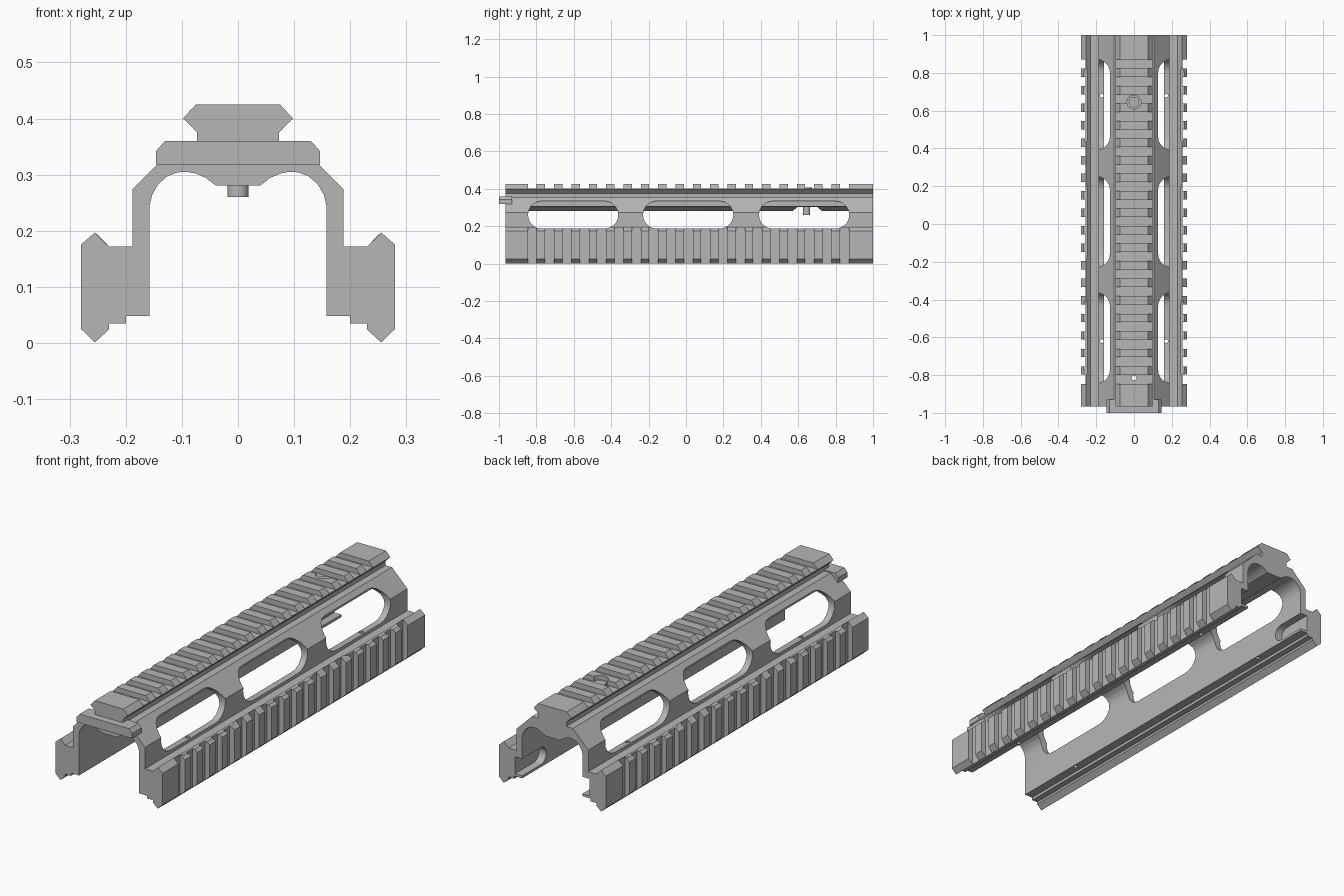
import bpy, bmesh, math

if "Cube" in bpy.data.objects:
    bpy.data.objects.remove(bpy.data.objects["Cube"], do_unlink=True)

grey = bpy.data.materials.new("matte grey")
grey.use_nodes = True
grey.diffuse_color = (0.47, 0.47, 0.47, 1)
grey.node_tree.nodes["Principled BSDF"].inputs["Base Color"].default_value = (0.47, 0.47, 0.47, 1)

FRONT, BACK = -0.965, 1.0


def prism(bm, pts, axis, a, b):
    """Extrude a closed 2D outline along one axis from a to b."""
    place = {"x": lambda p, t: (t, p[0], p[1]),
             "y": lambda p, t: (p[0], t, p[1]),
             "z": lambda p, t: (p[0], p[1], t)}[axis]
    lo = [bm.verts.new(place(p, a)) for p in pts]
    hi = [bm.verts.new(place(p, b)) for p in pts]
    bm.faces.new(lo)
    bm.faces.new(hi[::-1])
    n = len(pts)
    for i in range(n):
        j = (i + 1) % n
        bm.faces.new((lo[j], lo[i], hi[i], hi[j]))


def rect(u0, u1, v0, v1):
    return [(u0, v0), (u1, v0), (u1, v1), (u0, v1)]


def circle(u, v, r, n=24):
    return [(u + r * math.cos(2 * math.pi * i / n), v + r * math.sin(2 * math.pi * i / n))
            for i in range(n)]


def slot(u0, u1, v0, v1, n=10):
    """Outline with two half-round ends."""
    r, v = (v1 - v0) / 2, (v0 + v1) / 2
    ends = ((u1 - r, -math.pi / 2), (u0 + r, math.pi / 2))
    return [(u + r * math.cos(s + math.pi * i / n), v + r * math.sin(s + math.pi * i / n))
            for u, s in ends for i in range(n + 1)]


def mirrored(half):
    return half + [(-x, z) for x, z in reversed(half)]


def make(name, bm):
    bmesh.ops.recalc_face_normals(bm, faces=bm.faces)
    mesh = bpy.data.meshes.new(name)
    bm.to_mesh(mesh)
    bm.free()
    mesh.materials.append(grey)
    ob = bpy.data.objects.new(name, mesh)
    bpy.context.collection.objects.link(ob)
    return ob


def activate(ob):
    bpy.ops.object.select_all(action="DESELECT")
    ob.select_set(True)
    bpy.context.view_layer.objects.active = ob


def cut(ob, bm):
    cutter = make("cutter", bm)
    cutter.hide_render = True
    mod = ob.modifiers.new("cut", "BOOLEAN")
    mod.operation, mod.solver, mod.object = "DIFFERENCE", "EXACT", cutter
    activate(ob)
    bpy.ops.object.modifier_apply(modifier=mod.name)
    bpy.data.objects.remove(cutter, do_unlink=True)


# Handguard: one cross-section, from top centre round the side rail to the ceiling
rail_top = [(0.075, 0.425), (0.098, 0.40), (0.073, 0.375), (0.073, 0.355)]
shell = [(0.107, 0.355), (0.188, 0.274), (0.188, 0.172)]
side_rail = [(0.23, 0.172), (0.255, 0.197), (0.28, 0.175), (0.28, 0.025), (0.255, 0.001),
             (0.23, 0.024), (0.23, 0.035), (0.20, 0.035), (0.20, 0.048), (0.158, 0.048)]
arch = [(0.158, 0.243), (0.153, 0.264), (0.142, 0.283), (0.126, 0.297), (0.108, 0.304),
        (0.092, 0.305), (0.075, 0.302), (0.057, 0.294), (0.04, 0.281)]
bm = bmesh.new()
prism(bm, mirrored(rail_top + shell + side_rail + arch), "y", FRONT, BACK)
handguard = make("handguard", bm)

# Cross slots of the three rails
bm = bmesh.new()
for k in range(19):
    y0 = -0.846 + 0.0927 * k
    y1 = y0 + 0.048
    prism(bm, rect(-0.15, 0.15, y0, y1), "z", 0.401, 0.5)
    for s in (-1, 1):
        prism(bm, rect(y0, y1, -0.05, 0.25), "x", s * 0.2555, s * 0.35)
cut(handguard, bm)

# Three vent windows on each side
bm = bmesh.new()
for y0 in (-0.845, -0.23, 0.39):
    for s in (-1, 1):
        prism(bm, slot(y0, y0 + 0.483, 0.187, 0.335), "x", s * 0.10, s * 0.35)
cut(handguard, bm)

# Ceiling relief around the screw and inner pockets at the back end
bm = bmesh.new()
prism(bm, [(0.56, 0.27), (0.74, 0.27), (0.70, 0.304), (0.595, 0.304)], "x", -0.085, 0.085)
for s in (-1, 1):
    prism(bm, slot(0.82, 1.12, 0.06, 0.14), "x", s * 0.14, s * 0.195)
cut(handguard, bm)

# Screw well and small drilled holes
bm = bmesh.new()
prism(bm, circle(0, 0.645, 0.037), "z", 0.385, 0.5)
prism(bm, circle(0, -0.815, 0.013, 12), "z", 0.2, 0.5)
for s in (-1, 1):
    for y in (-0.62, 0.68):
        prism(bm, circle(s * 0.17, y, 0.01, 12), "z", 0, 0.22)
cut(handguard, bm)

# Front locking tab
bm = bmesh.new()
prism(bm, mirrored([(0.13, 0.36), (0.146, 0.342), (0.146, 0.318)]), "y", -1.0, -0.93)
tab = make("front_tab", bm)

# Clamp screw: head and shank
bm = bmesh.new()
prism(bm, circle(0, 0.645, 0.028), "z", 0.38, 0.408)
head = make("screw_head", bm)
bm = bmesh.new()
prism(bm, circle(0, 0.645, 0.019), "z", 0.26, 0.39)
shank = make("screw_shank", bm)

for ob in (handguard, tab, head, shank):
    activate(ob)
    bpy.ops.object.shade_smooth_by_angle(angle=math.radians(28))
